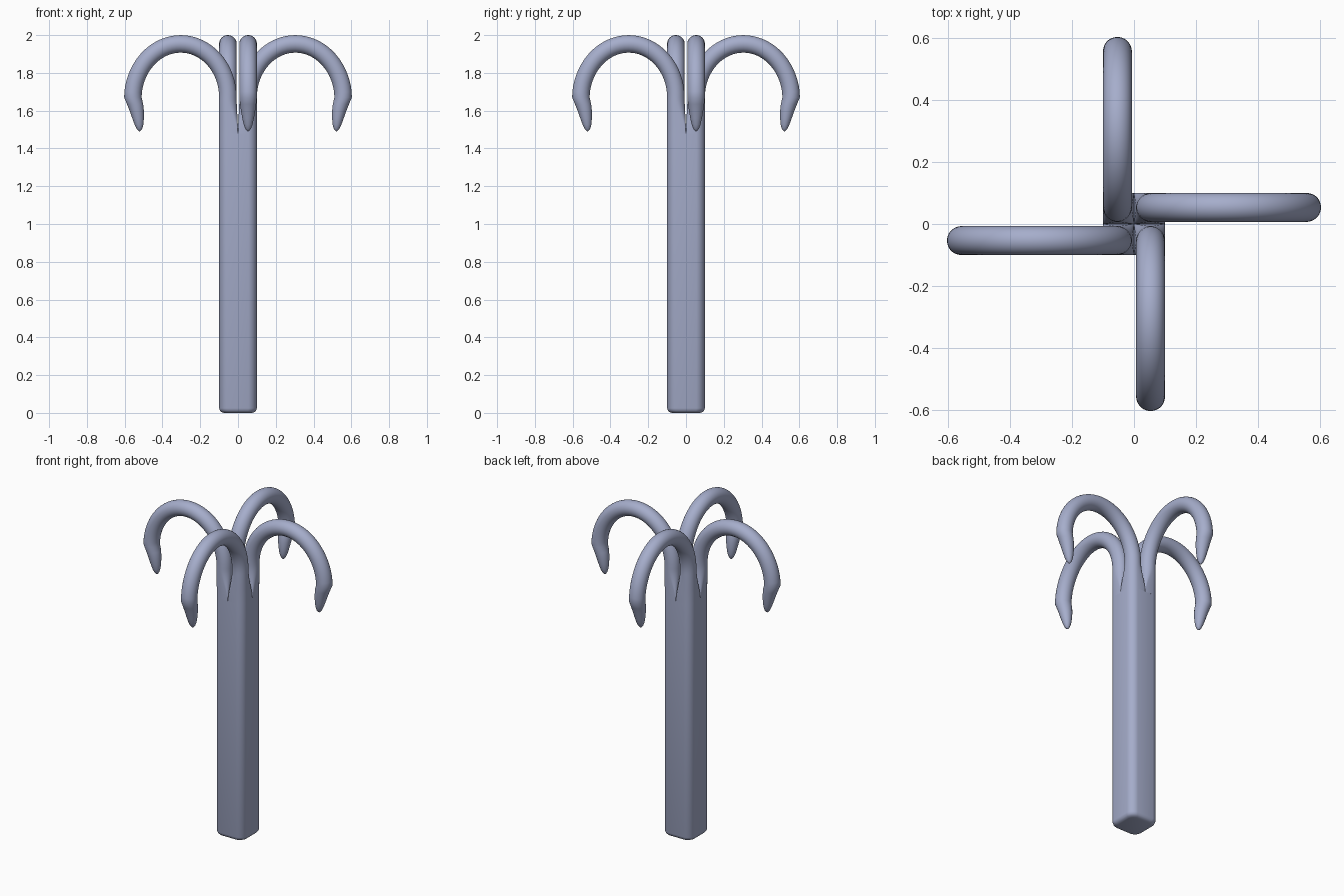
import bpy, bmesh
from math import cos, sin, pi
from mathutils import Vector, Matrix

if "Cube" in bpy.data.objects:
    bpy.data.objects.remove(bpy.data.objects["Cube"])

steel = bpy.data.materials.new("steel")
steel.diffuse_color = (.38, .42, .60, 1)
steel.use_nodes = True
steel.node_tree.nodes["Principled BSDF"].inputs["Base Color"].default_value = steel.diffuse_color


def section(h, outer, inner, n=8):
    """Rounded square of half-size h: first corner radius outer, others inner."""
    pts = []
    for k in range(4):
        r = outer if k == 0 else inner
        sx, sy = (1, -1, -1, 1)[k], (1, 1, -1, -1)[k]
        for i in range(n):
            a = k * pi / 2 + pi / 2 * (i + 0.5) / n
            pts.append((sx * (h - r) + r * cos(a), sy * (h - r) + r * sin(a)))
    return pts


def loft(name, rings, turn=0.0):
    """Skin rings of (centre, in-plane angle, half-size, outer, inner radius)."""
    bm = bmesh.new()
    loops = []
    for c, ang, h, ro, ri in rings:
        u, v = Vector((cos(ang), 0, sin(ang))), Vector((0, 1, 0))
        loops.append([bm.verts.new(Vector(c) + u * a + v * b) for a, b in section(h, ro, ri)])
    for A, B in zip(loops, loops[1:]):
        for i in range(len(A)):
            j = (i + 1) % len(A)
            bm.faces.new((A[i], A[j], B[j], B[i]))
    bm.faces.new(loops[0][::-1])
    bm.faces.new(loops[-1])
    bm.transform(Matrix.Rotation(turn, 4, 'Z'))
    bmesh.ops.recalc_face_normals(bm, faces=bm.faces)
    me = bpy.data.meshes.new(name)
    bm.to_mesh(me)
    bm.free()
    me.materials.append(steel)
    ob = bpy.data.objects.new(name, me)
    bpy.context.collection.objects.link(ob)
    bpy.context.view_layer.objects.active = ob
    ob.select_set(True)
    bpy.ops.object.shade_smooth_by_angle(angle=0.9)
    ob.select_set(False)


# Square shank with well rounded edges and softened base
SPLIT = 1.48
loft("shank", [((0, 0, z), 0, h, .5 * h, .5 * h) for z, h in
               ((0, .075), (.004, .088), (.012, .096), (.025, .1), (SPLIT, .1))])

# One hook: quarter-of-shank root, round arch, pointed tip
R = .0465
rings = []
for i in range(13):
    t = i / 12
    s = t * t * (3 - 2 * t)
    h = .05 - (.05 - R) * s
    rings.append(((.1 - h, .1 - h, SPLIT + (1.67 - SPLIT) * t), 0, h, h, .003 + (h - .003) * s))
for i in range(1, 33):
    a = pi - pi * i / 32
    # section axis follows the inward normal of the elliptical arch
    n = Vector((-cos(a) / .25, -sin(a) / .285))
    ang = pi if i == 32 else n.angle_signed(Vector((1, 0)))
    x = .3035 + .25 * cos(a) + .003 * max(0, cos(a)) ** 8
    rings.append(((x, .1 - R, 1.67 + .2835 * sin(a)), ang, R, R, R))
for x, z, r in ((.545, 1.635, .043), (.536, 1.60, .038), (.529, 1.56, .031),
                (.524, 1.525, .023), (.522, 1.505, .015), (.521, 1.495, .008),
                (.521, 1.491, .002)):
    rings.append(((x, .1 - R, z), pi, r, r, r))

# Four hooks in a pinwheel
for k, side in enumerate(("right", "back", "left", "front")):
    loft("hook_" + side, rings, k * pi / 2)
